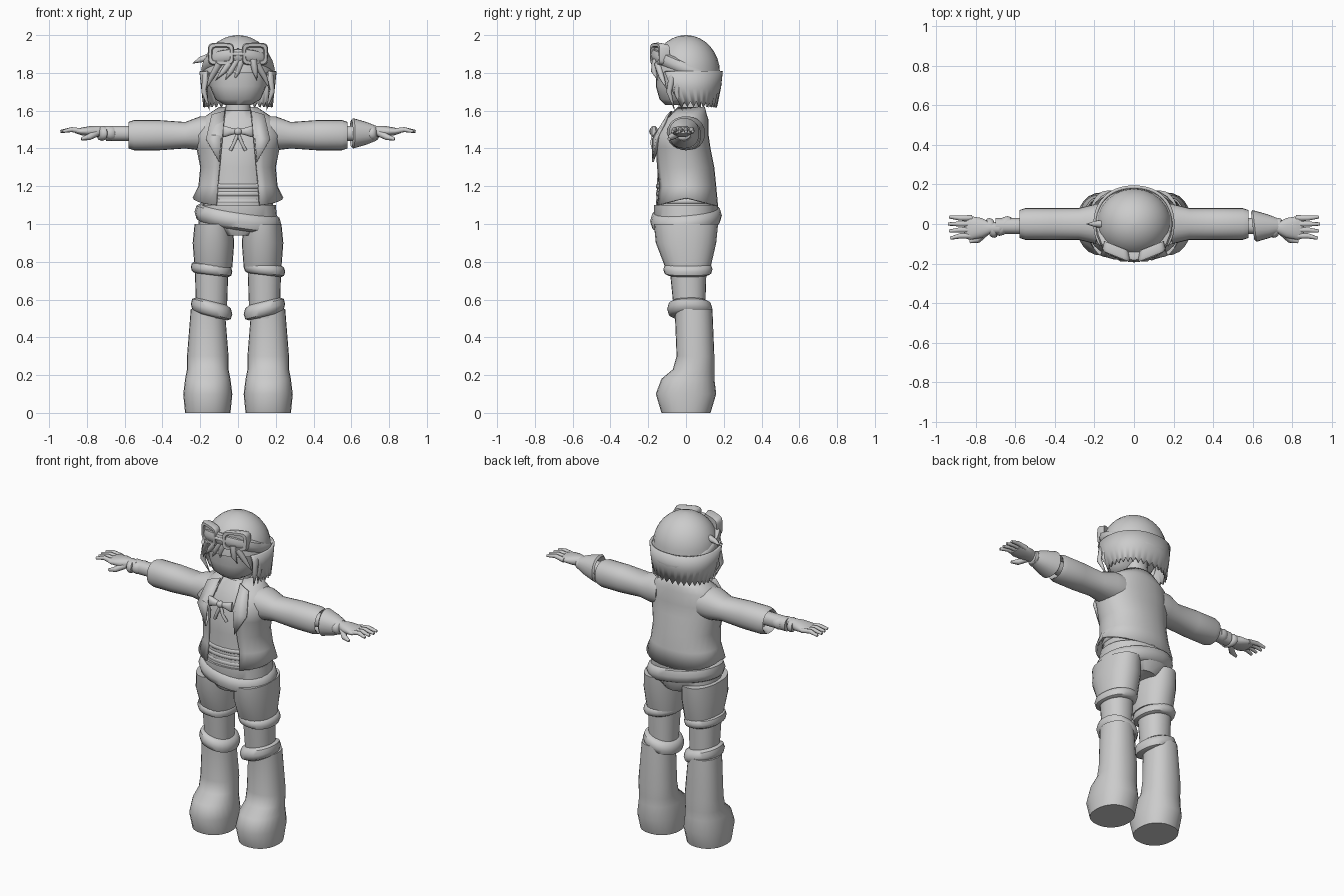
import bpy
import bmesh
from math import sin, cos, asin, pi, radians, copysign

if "Cube" in bpy.data.objects:
    bpy.data.objects.remove(bpy.data.objects["Cube"])

GREY = (.6, .6, .6, 1)
clay = bpy.data.materials.new("plain_grey")
clay.use_nodes = True
clay.diffuse_color = GREY
clay.node_tree.nodes["Principled BSDF"].inputs["Base Color"].default_value = GREY

AXES = {"x": "yzx", "y": "xzy", "z": "xyz"}


def add_object(name, data):
    obj = bpy.data.objects.new(name, data)
    bpy.context.scene.collection.objects.link(obj)
    data.materials.append(clay)
    return obj


def thicken(obj, amount):
    modifier = obj.modifiers.new("thickness", "SOLIDIFY")
    modifier.thickness = amount
    modifier.offset = -1


def power(value, exponent):
    return copysign(abs(value) ** exponent, value)


def loft(name, rings, axis="z", cu=0, cv=0, su=0, sv=0, n=2.2, sides=24,
         side=1, gap=None, hem=None):
    """Skin rings of (position, radius u, radius v, optional shift along v).

    gap gives the half width of a front opening, hem lowers the first ring,
    su and sv tilt every ring.
    """
    iu, iv, iw = ("xyz".index(letter) for letter in AXES[axis])
    count = sides + 1 if gap else sides
    bm = bmesh.new()
    rows = []
    for ring in rings:
        w, ru, rv, shift = (*ring, 0)[:4]
        start = asin((gap(w) / ru) ** (n / 2)) if gap else 0
        row = []
        for i in range(count):
            angle = start + (pi - start) * 2 * i / sides
            du = ru * power(sin(angle), 2 / n)
            dv = -rv * power(cos(angle), 2 / n)
            co = [0, 0, 0]
            co[iu] = cu + du
            co[iv] = cv + shift + dv
            co[iw] = w + su * du + sv * dv
            if hem and not rows:
                co[iw] -= hem(i, angle)
            co[0] *= side
            row.append(bm.verts.new(co))
        rows.append(row)
    for low, high in zip(rows, rows[1:]):
        for i in range(sides):
            j = (i + 1) % count
            bm.faces.new((low[i], low[j], high[j], high[i]))
    if not gap:
        bm.faces.new(rows[0])
        bm.faces.new(rows[-1])
    bmesh.ops.recalc_face_normals(bm, faces=bm.faces)
    mesh = bpy.data.meshes.new(name)
    bm.to_mesh(mesh)
    bm.free()
    return add_object(name, mesh)


def band(name, w, half, ru, rv, **options):
    """Rounded ring of cloth around a limb or the body."""
    rings = []
    for k in range(-2, 3):
        angle = k * pi / 4
        inset = half * .7 * (1 - cos(angle))
        rings.append((w + half * sin(angle), ru - inset, rv - inset))
    return loft(name, rings, **options)


def strand(name, points, thick, tip, side=1):
    """Tube through points that tapers from thick to tip."""
    curve = bpy.data.curves.new(name, "CURVE")
    curve.dimensions = "3D"
    curve.bevel_depth = 1
    curve.bevel_resolution = 2
    curve.use_fill_caps = True
    spline = curve.splines.new("POLY")
    last = len(points) - 1
    spline.points.add(last)
    for k, (x, y, z) in enumerate(points):
        spline.points[k].co = (x * side, y, z, 1)
        spline.points[k].radius = thick + (tip - thick) * (k / last) ** 2
    return add_object(name, curve)


def plate(name, points, side):
    mesh = bpy.data.meshes.new(name)
    order = points if side > 0 else points[::-1]
    corners = [(x * side, y, z) for x, y, z in order]
    mesh.from_pydata(corners, [], [range(len(corners))])
    thicken(add_object(name, mesh), .009)


for label, s in (("left_", 1), ("right_", -1)):
    # Boots, legs and shorts legs
    loft(label + "boot", [(0, .12, .13), (.1, .13, .16), (.18, .12, .14, .01),
                          (.23, .11, .11, .04), (.3, .11, .1, .05),
                          (.55, .09, .1, .04)], cu=.16, side=s)
    band(label + "boot_cuff", .55, .04, .11, .12, cu=.14, cv=.02, su=.25, side=s)
    loft(label + "leg", [(.5, .08, .08, .02), (.8, .09, .1, .01)], cu=.14, side=s)
    loft(label + "shorts_leg", [(.77, .1, .12, .01), (.9, .11, .16), (1, .1, .17)],
         cu=.13, side=s)
    band(label + "shorts_hem", .76, .03, .11, .13, cu=.14, cv=.01,
         su=-.12 * s, side=s)

    # Sleeves with hollow ends, lapels
    loft(label + "sleeve", [(.14, .1, .09, .01), (.2, .1, .09, .01), (.28, .08, .07),
                            (.42, .08, .08), (.55, .08, .08), (.58, .07, .07),
                            (.57, .06, .06), (.53, .05, .05)],
         axis="x", cv=1.47, side=s)
    plate(label + "lapel", [(.07, -.08, 1.6), (.09, -.18, 1.45), (.1, -.18, 1.33),
                            (.17, -.16, 1.45), (.14, -.1, 1.58)], s)

    # Bow loops and tails
    loft(label + "bow_loop", [(0, .01, .01), (.04, .02, .02), (.07, .02, .03),
                              (.08, .01, .03)], axis="x", cu=-.17, cv=1.49, side=s)
    strand(label + "bow_tail", [(0, -.17, 1.48), (.02, -.18, 1.43), (.04, -.17, 1.39)],
           .01, .01, side=s)

    # Forearms and gloved hands
    loft(label + "forearm", [(.5, .04, .04), (.7, .04, .04)], axis="x",
         cu=-.01, cv=1.48, side=s)
    loft(label + "palm", [(.68, .03, .03), (.73, .03, .03), (.77, .05, .03),
                          (.83, .06, .02), (.86, .05, .01)],
         axis="x", cu=-.02, cv=1.49, side=s)
    for k in range(4):
        y = .03 - .03 * k
        strand(label + "finger", [(.82, y, 1.49), (.88, y, 1.5),
                                  (.94 - abs(y) / 5, y * 1.2, 1.49)],
               .015, .008, side=s)
    strand(label + "thumb", [(.75, -.04, 1.48), (.79, -.08, 1.46), (.83, -.09, 1.45)],
           .02, .008, side=s)
    band(label + "wrist_band", .72, .02, .05, .04, axis="x", cu=-.02, cv=1.48,
         su=.25, side=s)

    # Hair beside the face
    for k in range(2):
        y = k * .04
        strand(label + "side_lock", [(.17, y - .07, 1.8), (.18, y - .09, 1.7),
                                     (.15, y - .06, 1.6)], .02, .001, side=s)
    strand(label + "temple_bang", [(.1, -.15, 1.85), (.14, -.13, 1.78), (.17, -.1, 1.71)],
           .02, .001, side=s)

    # Goggle frames with sunken lenses
    loft(label + "goggle", [(-.11, .06, .05), (-.15, .07, .06), (-.165, .065, .055),
                            (-.165, .05, .04), (-.15, .045, .035)],
         axis="y", cu=.09, cv=1.9, su=.4, n=4.5, side=s)

# Hips and belt
loft("shorts_hips", [(.94, .1, .14), (1, .21, .17), (1.1, .2, .17)])
band("belt", 1.03, .05, .23, .19, su=-.15, sv=.08)

# Shirt gathered at the waist, neck
loft("shirt", [(1.05, .19, .16), (1.3, .17, .14, -.01), (1.45, .18, .13, -.02),
               (1.55, .15, .1), (1.6, .08, .07, .01)])
for k in range(3):
    band("shirt_fold", 1.12 + k * .04, .015, .19, .16)
loft("neck", [(1.55, .07, .06), (1.7, .06, .06)], cv=.02)

# Open jacket, its hem dipping at front and back
jacket = loft("jacket", [(1.14, .24, .17), (1.2, .21, .16), (1.3, .2, .16, -.01),
                         (1.4, .22, .15, -.02), (1.47, .23, .15, -.03),
                         (1.55, .2, .12), (1.58, .16, .1, .01), (1.62, .1, .08, .02)],
              gap=lambda w: .12 - (w - 1.1) / 10,
              hem=lambda i, angle: .045 * abs(cos(angle)))
thicken(jacket, .012)
band("bow_knot", 0, .02, .02, .02, axis="x", cu=-.175, cv=1.49)

# The left glove flares, the right one has a twisted wrap
loft("left_glove_flare", [(.64, .04, .04), (.6, .07, .07), (.61, .08, .08),
                          (.68, .06, .06), (.73, .04, .04)],
     axis="x", cu=-.01, cv=1.48, su=-.12)
band("right_wrist_wrap", .66, .03, .05, .04, axis="x", cu=-.01, cv=1.48,
     su=-.4, side=-1)

# Head, domed hair and ragged hair ends
loft("face", [(1.63, .07, .05, -.06), (1.66, .12, .09, -.05),
              (1.73, .15, .13, -.03), (1.82, .17, .16)])
steps = [radians(angle) for angle in range(0, 90, 11)]
loft("hair_crown", [(1.8 + .2 * sin(a), .19 * cos(a), .18 * cos(a)) for a in steps], n=2)
hair = loft("hair_sides", [(1.65, .17, .13, .02), (1.72, .18, .16, .01), (1.81, .19, .18)],
            sides=40, gap=lambda w: .16, hem=lambda i, angle: .03 * (i % 2))
thicken(hair, .015)
for tip in (-.12, -.07, -.02, .1):
    root = tip / 2 + .03
    strand("front_bang", [(root, -.16, 1.87), ((root + tip) / 2, -.17, 1.81),
                          (tip, -.15, 1.76)], .02, .001)
strand("stray_hair", [(-.16, 0, 1.88), (-.2, 0, 1.87), (-.24, 0, 1.85)], .02, .001)

# Tilted goggle strap and bridge
band("goggle_strap", 1.82, .04, .195, .19, sv=-.42)
strand("goggle_bridge", [(-.03, -.18, 1.9), (.03, -.18, 1.9)], .012, .012)

# Smooth shading with crisp creases
bpy.ops.object.select_all(action="DESELECT")
for obj in bpy.context.scene.objects:
    if obj.type == "MESH":
        obj.select_set(True)
        bpy.context.view_layer.objects.active = obj
bpy.ops.object.shade_smooth_by_angle(angle=radians(45))
